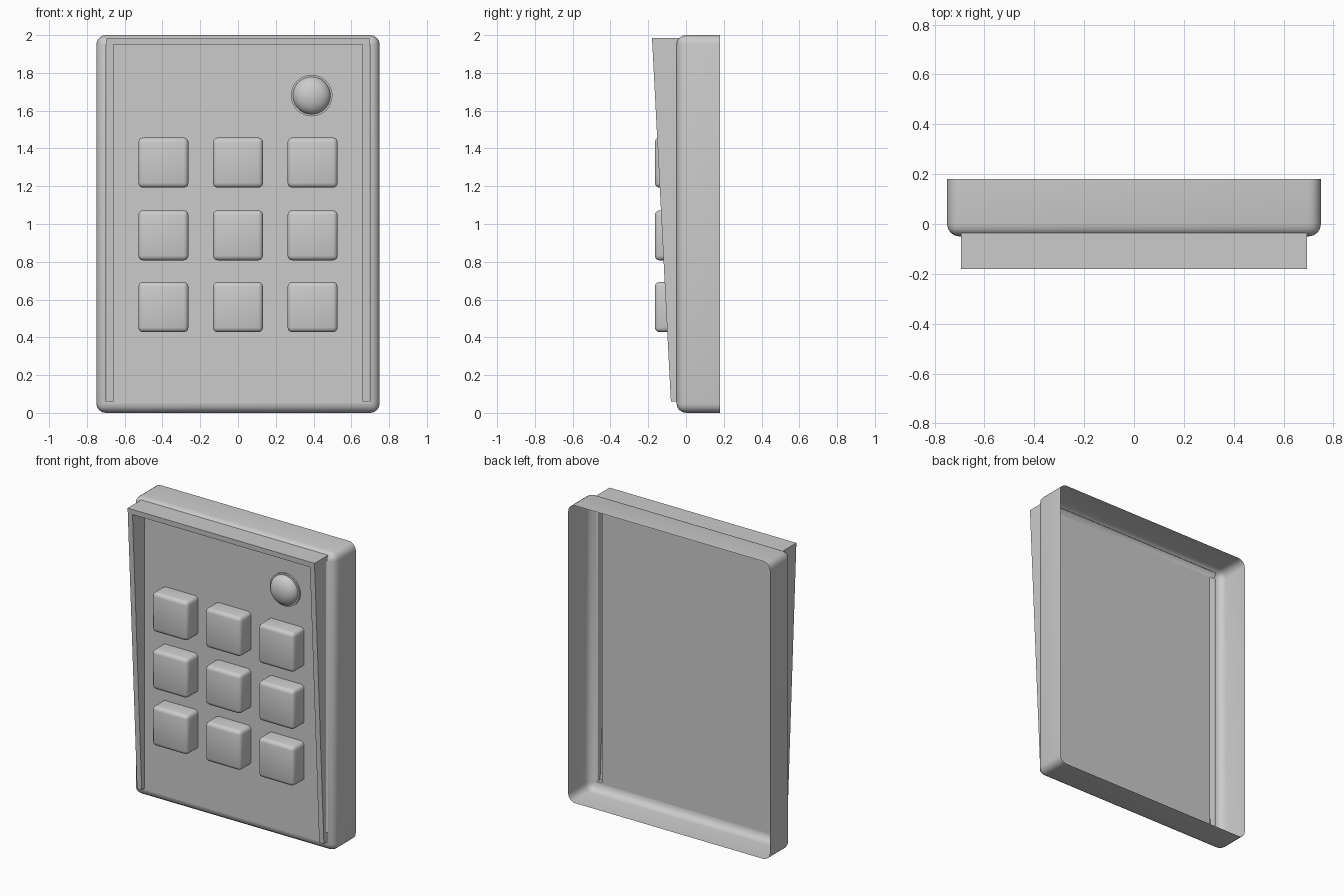
import bpy, bmesh, math

if "Cube" in bpy.data.objects:
    bpy.data.objects.remove(bpy.data.objects["Cube"])

FRONT = -0.05   # plane of the front panel
BACK = 0.18


def finish(name, bm, smooth=True):
    bmesh.ops.recalc_face_normals(bm, faces=bm.faces)
    mesh = bpy.data.meshes.new(name)
    bm.to_mesh(mesh)
    bm.free()
    ob = bpy.data.objects.new(name, mesh)
    bpy.context.collection.objects.link(ob)
    if smooth:
        bpy.ops.object.select_all(action='DESELECT')
        bpy.context.view_layer.objects.active = ob
        ob.select_set(True)
        bpy.ops.object.shade_smooth_by_angle(angle=math.radians(40))
    return ob


def open_box(x, z, w, h, y0, y1, radius, segments):
    """Box without a back face, all edges rounded except the back rim."""
    bm = bmesh.new()
    bmesh.ops.create_cube(bm, size=1)
    for v in bm.verts:
        v.co = (x + v.co.x * w, (y0 + y1) / 2 + v.co.y * (y1 - y0), z + v.co.z * h)
    rear = [f for f in bm.faces if f.calc_center_median().y > y1 - 1e-4]
    bmesh.ops.delete(bm, geom=rear, context='FACES_ONLY')
    edges = [e for e in bm.edges if not e.is_boundary]
    bmesh.ops.bevel(bm, geom=edges, offset=radius, segments=segments,
                    profile=0.5, affect='EDGES', clamp_overlap=True)
    return bm


def add_rect(bm, x0, x1, z0, z1):
    bm.faces.new([bm.verts.new((x, FRONT, z))
                  for x, z in ((x0, z0), (x1, z0), (x1, z1), (x0, z1))])


# Hollow casing: front is opened so the hood walls stay hollow behind
bm = open_box(0, 1, 1.5, 2, FRONT, BACK, 0.05, 4)
face = [f for f in bm.faces
        if abs(f.calc_center_median().y - FRONT) < 1e-3 and f.calc_area() > 1]
bmesh.ops.delete(bm, geom=face, context='FACES_ONLY')
finish("casing", bm)

# Front panel, with strips closing the foot of each hood wall
bm = bmesh.new()
add_rect(bm, -0.66, 0.66, 0.05, 1.95)
for s in (-1, 1):
    add_rect(bm, s * 0.66, s * 0.70, 0.05, 0.06)
for f in bm.faces:
    f.normal_update()
    if f.normal.y > 0:
        f.normal_flip()
finish("front_panel", bm, smooth=False)

# Tapered U-shaped hood: half outline (x, z, back y), mirrored
half = [(0.66, 1.95, FRONT), (0.66, 0.06, FRONT), (0.695, 0.06, FRONT),
        (0.695, 1.95, FRONT), (0.695, 1.985, -0.033)]
outline = half + [(-x, z, y) for x, z, y in reversed(half)]
bm = bmesh.new()
rear = [bm.verts.new((x, y, z)) for x, z, y in outline]
fore = [bm.verts.new((x, -0.08 - 0.10 * (z - 0.06) / 1.925, z)) for x, z, y in outline]
n = len(outline)
for i in range(n):
    j = (i + 1) % n
    bm.faces.new((rear[i], rear[j], fore[j], fore[i]))
bm.faces.new(fore)
finish("hood", bm, smooth=False)

# Keypad buttons
for row, z in enumerate((1.325, 0.94, 0.56)):
    for col, x in enumerate((-0.395, 0, 0.395)):
        finish(f"button_{row}_{col}",
               open_box(x, z, 0.265, 0.265, -0.165, FRONT, 0.025, 3))


# Indicator lamp: revolved base ring and dome
def revolve(name, profile, x, z, sides=32):
    bm = bmesh.new()
    vs = [bm.verts.new((x + r, y, z)) for r, y in profile]
    es = [bm.edges.new(p) for p in zip(vs, vs[1:])]
    bmesh.ops.spin(bm, geom=vs + es, cent=(x, 0, z), axis=(0, 1, 0),
                   angle=math.tau, steps=sides)
    bmesh.ops.remove_doubles(bm, verts=bm.verts, dist=1e-4)
    finish(name, bm)


revolve("lamp_ring", [(0.11, FRONT), (0.11, -0.062), (0.097, -0.062)], 0.39, 1.68)
dome = [(0.1 * math.cos(a), -0.06 - 0.06 * math.sin(a))
        for a in (math.pi / 2 * i / 8 for i in range(9))]
revolve("lamp_dome", dome, 0.39, 1.68)
